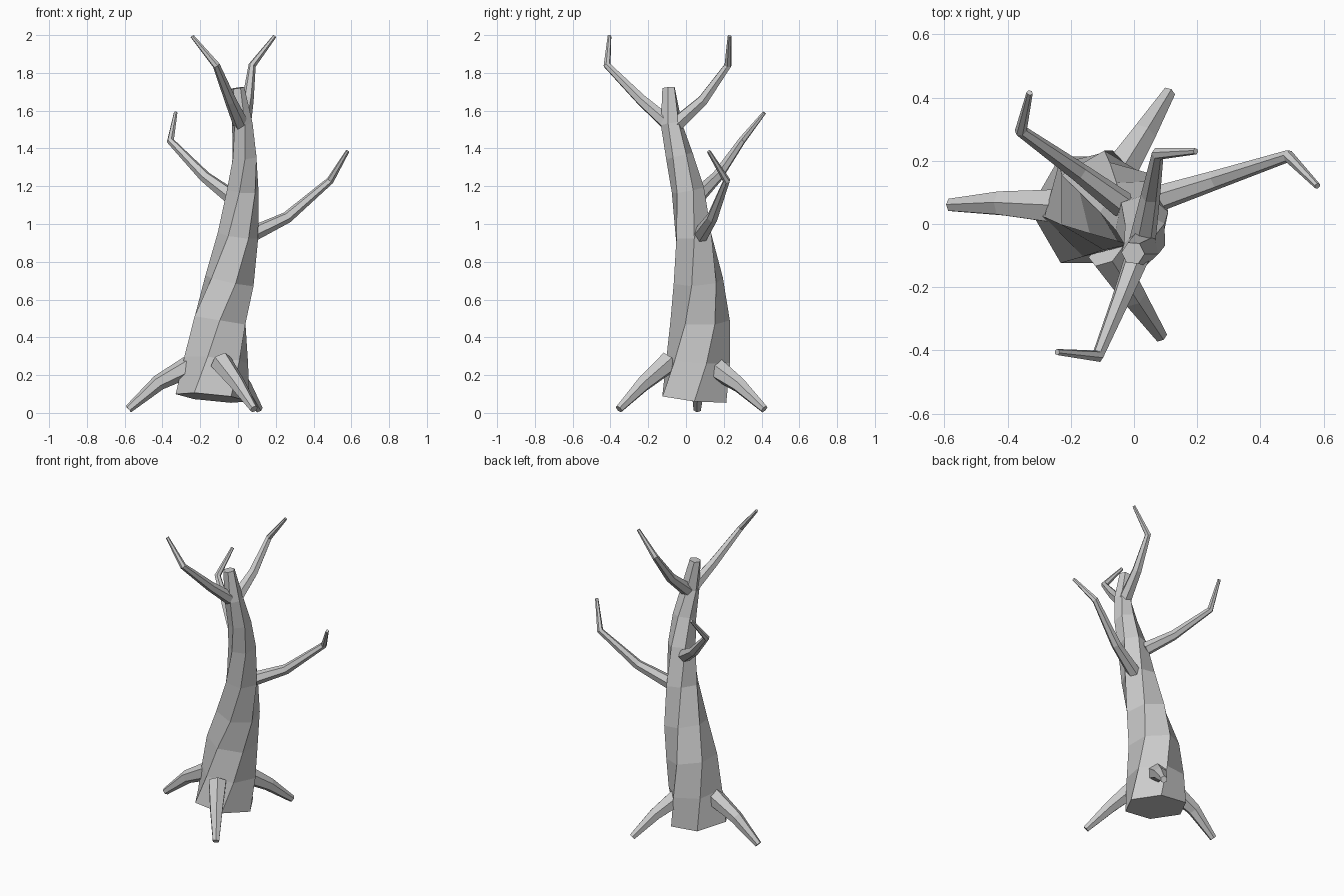
import bpy
import bmesh
from math import cos, sin, radians, tau
from mathutils import Vector

SIDES = 6

cube = bpy.data.objects.get("Cube")
if cube:
    bpy.data.objects.remove(cube, do_unlink=True)

# Single bark colour
bark = bpy.data.materials.new("grey_bark")
bark.use_nodes = True
bark.diffuse_color = (0.6, 0.6, 0.6, 1)
bark.node_tree.nodes["Principled BSDF"].inputs["Base Color"].default_value = bark.diffuse_color
bark.node_tree.nodes["Principled BSDF"].inputs["Roughness"].default_value = 0.9


def limb(name, path, radii, twist=0.0):
    """Flat-faced tapered tube along a path; twist is in degrees per unit of height."""
    pts = [Vector(p) for p in path]
    dirs = [(b - a).normalized() for a, b in zip(pts, pts[1:])]
    tangents = [dirs[0]] + [(a + b).normalized() for a, b in zip(dirs, dirs[1:])] + [dirs[-1]]
    frame = Vector((0, 0, 1)).rotation_difference(tangents[0])
    bm = bmesh.new()
    rings = []
    for i, (p, t, r) in enumerate(zip(pts, tangents, radii)):
        if i:
            frame = tangents[i - 1].rotation_difference(t) @ frame
        turn = radians(twist * (p.z - pts[0].z))
        rings.append([bm.verts.new(p + frame @ Vector((r * cos(turn + tau * k / SIDES),
                                                       r * sin(turn + tau * k / SIDES), 0)))
                      for k in range(SIDES)])
    for low, high in zip(rings, rings[1:]):
        for k in range(SIDES):
            n = (k + 1) % SIDES
            bm.faces.new((low[k], low[n], high[n], high[k]))
    bm.faces.new(rings[0][::-1])
    bm.faces.new(rings[-1])
    mesh = bpy.data.meshes.new(name)
    bm.to_mesh(mesh)
    bm.free()
    mesh.materials.append(bark)
    obj = bpy.data.objects.new(name, mesh)
    bpy.context.collection.objects.link(obj)
    return obj


# Leaning, twisted trunk
limb("trunk",
     [(-.135, .045, .08), (-.115, .065, .28), (-.095, .075, .49), (-.045, .065, .70),
      (0, .04, .94), (.025, .01, 1.18), (.035, -.035, 1.36), (.023, -.078, 1.53),
      (-.003, -.092, 1.72)],
     [.196, .175, .157, .135, .108, .088, .072, .057, .037], twist=73)

# Three roots that prop the trunk off the ground
ROOT_RADII = (.06, .042, .022)
limb("right_root", [(-.24, .055, .255), (-.42, .065, .16), (-.58, .06, .02)], ROOT_RADII)
limb("front_root", [(-.09, -.09, .27), (0, -.23, .15), (.085, -.355, .02)], ROOT_RADII)
limb("back_root", [(-.05, .16, .235), (.03, .285, .145), (.11, .415, .02)], ROOT_RADII)

# Four bare, crooked branches
BRANCH_RADII = (.043, .031, .02, .01)
limb("left_branch",
     [(.06, .075, .94), (.26, .14, 1.035), (.488, .215, 1.23), (.58, .12, 1.385)], BRANCH_RADII)
limb("right_branch",
     [(-.035, .06, 1.145), (-.175, .165, 1.25), (-.358, .295, 1.44), (-.33, .415, 1.59)], BRANCH_RADII)
limb("upper_front_branch",
     [(.02, -.08, 1.52), (-.04, -.235, 1.655), (-.115, -.418, 1.84), (-.243, -.405, 1.995)], BRANCH_RADII)
limb("upper_back_branch",
     [(.025, -.06, 1.52), (.052, .09, 1.655), (.075, .222, 1.84), (.195, .23, 1.995)], BRANCH_RADII)
